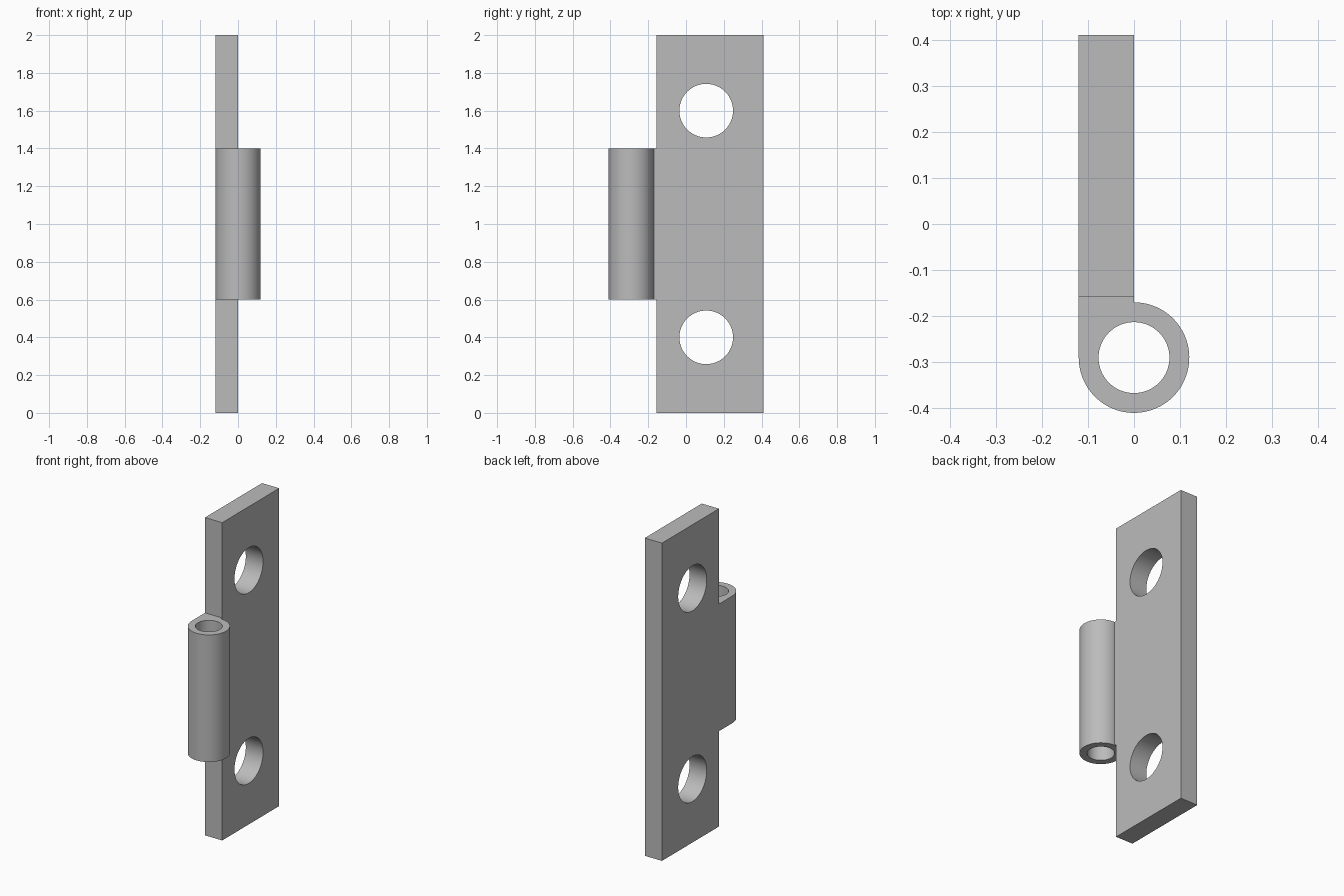
import bpy
import bmesh
from math import cos, sin, pi, radians
from mathutils import Matrix

cube = bpy.data.objects.get("Cube")
if cube:
    bpy.data.objects.remove(cube, do_unlink=True)

HEIGHT, THICK = 2.0, 0.12
FRONT, BACK = -0.157, 0.41              # plate extent in y
HOLE_Y, HOLE_Z, HOLE_R = 0.107, (0.4, 1.6), 0.142
PIN_Y, BORE_R = -0.29, 0.077            # barrel axis and bore
BARREL_Z = (0.6, 1.4)

steel = bpy.data.materials.new("plain grey steel")
steel.use_nodes = True
GREY = (0.5, 0.5, 0.5, 1)
steel.diffuse_color = GREY
steel.node_tree.nodes["Principled BSDF"].inputs["Base Color"].default_value = GREY


def arc(cx, cy, r, start=0, sweep=360, steps=64):
    """Points on an arc; a full circle leaves out the repeated end point."""
    count = steps if sweep == 360 else steps + 1
    angles = [radians(start + sweep * i / steps) for i in range(count)]
    return [(cx + r * cos(a), cy + r * sin(a)) for a in angles]


def extruded(name, loops, depth, matrix):
    """Extrude a filled outline with holes to depth, centred, then place it."""
    curve = bpy.data.curves.new(name, 'CURVE')
    curve.dimensions = '2D'
    curve.fill_mode = 'BOTH'
    curve.extrude = depth / 2
    for loop in loops:
        spline = curve.splines.new('POLY')
        spline.points.add(len(loop) - 1)
        for point, (x, y) in zip(spline.points, loop):
            point.co = (x, y, 0, 1)
        spline.use_cyclic_u = True
    temp = bpy.data.objects.new(name + "_outline", curve)
    mesh = bpy.data.meshes.new_from_object(temp)
    bpy.data.objects.remove(temp)
    bpy.data.curves.remove(curve)
    mesh.name = name

    bm = bmesh.new()
    bm.from_mesh(mesh)
    bmesh.ops.remove_doubles(bm, verts=bm.verts, dist=1e-5)
    bmesh.ops.transform(bm, matrix=matrix, verts=bm.verts)
    bmesh.ops.recalc_face_normals(bm, faces=bm.faces)
    bm.to_mesh(mesh)
    bm.free()
    mesh.materials.clear()
    mesh.materials.append(steel)
    obj = bpy.data.objects.new(name, mesh)
    bpy.context.collection.objects.link(obj)
    return obj


# Flat plate with two screw holes, drawn in (y, z) and extruded along x
plate_loops = [[(FRONT, 0), (BACK, 0), (BACK, HEIGHT), (FRONT, HEIGHT)]]
plate_loops += [arc(HOLE_Y, z, HOLE_R) for z in HOLE_Z]
to_side = Matrix(((0, 0, 1, -THICK / 2), (1, 0, 0, 0), (0, 1, 0, 0), (0, 0, 0, 1)))
plate = extruded("hinge_plate", plate_loops, THICK, to_side)

# Barrel whose outer wall runs tangent into the plate
barrel_outline = arc(0, PIN_Y, THICK, 180, 270) + [(0, FRONT), (-THICK, FRONT)]
barrel = extruded("hinge_barrel", [barrel_outline, arc(0, PIN_Y, BORE_R)],
                  BARREL_Z[1] - BARREL_Z[0],
                  Matrix.Translation((0, 0, sum(BARREL_Z) / 2)))

# Smooth round walls, sharp corners
for part in (plate, barrel):
    bpy.ops.object.select_all(action='DESELECT')
    part.select_set(True)
    bpy.context.view_layer.objects.active = part
    bpy.ops.object.shade_smooth_by_angle(angle=radians(30))
